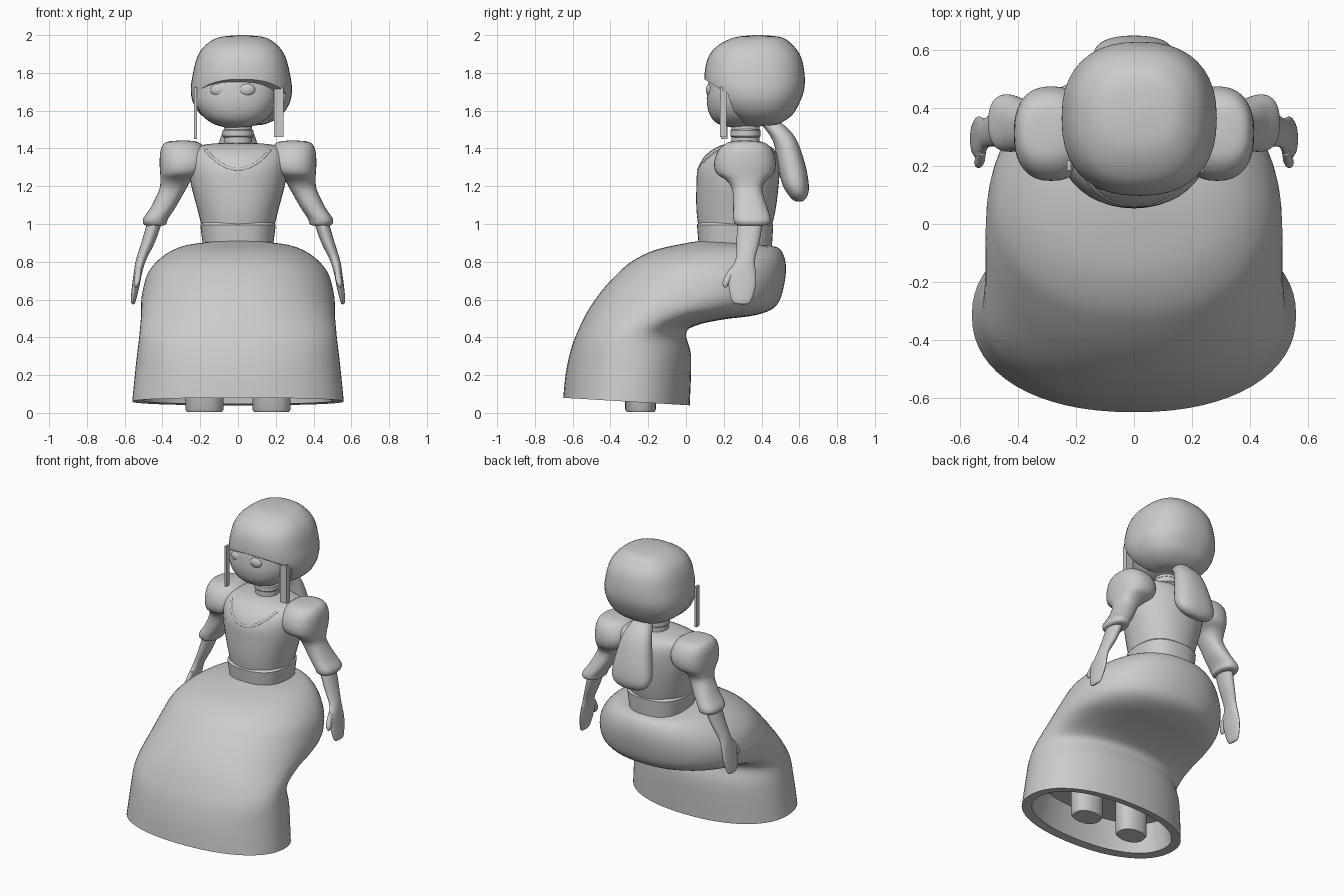
import bpy, bmesh, math
from mathutils import Vector
from mathutils.bvhtree import BVHTree

if "Cube" in bpy.data.objects:
    bpy.data.objects.remove(bpy.data.objects["Cube"])


def finish(obj, angle=40):
    bpy.ops.object.select_all(action='DESELECT')
    obj.select_set(True)
    bpy.context.view_layer.objects.active = obj
    bpy.ops.object.shade_smooth_by_angle(angle=math.radians(angle))
    return obj


def make(name, bm):
    me = bpy.data.meshes.new(name)
    bm.to_mesh(me)
    bm.free()
    obj = bpy.data.objects.new(name, me)
    bpy.context.collection.objects.link(obj)
    return obj


def spline(rows, sub):
    """Catmull-Rom interpolation through cross-section rows."""
    out = []
    for i in range(len(rows) - 1):
        p = [rows[max(0, min(len(rows) - 1, i + k))] for k in (-1, 0, 1, 2)]
        for s in range(sub):
            t = s / sub
            out.append([0.5 * (2 * b + (c - a) * t + (2 * a - 5 * b + 4 * c - d) * t * t
                               + (3 * b - a - 3 * c + d) * t ** 3) for a, b, c, d in zip(*p)])
    return out + [list(rows[-1])]


def loft(name, rows, n=2.0, sub=4, seg=40, side=1, caps=(True, True), flip=False):
    """Row: x centre, half width, front point (y, z), back point (y, z)."""
    bm = bmesh.new()
    rings = []
    for cx, w, y0, z0, y1, z1 in spline(rows, sub):
        ring = []
        for k in range(seg):
            a = 2 * math.pi * k / seg
            c, s = math.cos(a), math.sin(a)
            c = math.copysign(abs(c) ** (2 / n), c)
            s = math.copysign(abs(s) ** (2 / n), s)
            t = (1 + s) / 2
            ring.append(bm.verts.new((side * (cx + w * c), y0 + (y1 - y0) * t, z0 + (z1 - z0) * t)))
        rings.append(ring)
    for a, b in zip(rings, rings[1:]):
        for k in range(seg):
            bm.faces.new((a[k], a[(k + 1) % seg], b[(k + 1) % seg], b[k]))
    for use, ring in zip(caps, (rings[0], rings[-1])):
        if use:
            bm.faces.new(ring)
    bmesh.ops.recalc_face_normals(bm, faces=bm.faces)
    if flip:
        bmesh.ops.reverse_faces(bm, faces=bm.faces)
    return finish(make(name, bm))


def flat(rows):
    """Horizontal rows: x centre, half width, front y, back y, z."""
    return [(x, w, y0, z, y1, z) for x, w, y0, y1, z in rows]


def box(name, lo, hi):
    bm = bmesh.new()
    bmesh.ops.create_cube(bm, size=1)
    for v in bm.verts:
        v.co = [(l + h) / 2 + c * (h - l) for l, h, c in zip(lo, hi, v.co)]
    return make(name, bm)


def ellipsoid(name, centre, radii):
    bm = bmesh.new()
    bmesh.ops.create_uvsphere(bm, u_segments=24, v_segments=12, radius=1)
    for v in bm.verts:
        v.co = [c + r * p for c, r, p in zip(centre, radii, v.co)]
    return finish(make(name, bm), 80)


# Seated skirt, bending forward then down, with a hollow lining
loft("skirt", [
    (0, .19, .07, .91, .45, .885), (0, .30, -.03, .893, .50, .865),
    (0, .40, -.17, .86, .528, .79), (0, .475, -.29, .80, .52, .68),
    (0, .505, -.38, .72, .48, .57), (0, .513, -.455, .635, .38, .52),
    (0, .513, -.52, .54, .20, .495), (0, .518, -.565, .45, .06, .465),
    (0, .525, -.605, .35, .0, .42), (0, .54, -.635, .22, .027, .30),
    (0, .56, -.65, .08, .02, .04)], n=2.2, seg=64, caps=(True, False))
loft("skirt_lining", [
    (0, .56, -.65, .08, .02, .04), (0, .50, -.59, .082, -.03, .047),
    (0, .48, -.57, .16, -.04, .14), (0, .46, -.54, .26, -.05, .24)],
    n=2.2, seg=64, sub=1, caps=(False, True), flip=True)

# Feet
for side, label in ((1, "right"), (-1, "left")):
    loft(label + "_foot", flat([(.178, .092, -.312, -.168, .004), (.178, .101, -.322, -.16, .018),
                                (.178, .101, -.322, -.16, .27)]), sub=1, side=side, n=2.3)

# Waistband, bodice, neck and choker
loft("waistband", flat([(0, .185, .068, .455, .88), (0, .2, .058, .462, .995),
                        (0, .19, .07, .45, 1.008)]), sub=1, n=2.5)
torso = loft("bodice", flat([
    (0, .193, .065, .455, .99), (0, .215, .055, .475, 1.08), (0, .247, .055, .49, 1.2),
    (0, .26, .062, .495, 1.29), (0, .265, .1, .485, 1.36), (0, .24, .16, .455, 1.405),
    (0, .14, .22, .40, 1.425), (0, .03, .29, .33, 1.43)]), n=2.15)
loft("neck", flat([(0, .075, .24, .39, 1.38), (0, .075, .24, .39, 1.56)]), sub=1)
loft("choker", flat([(0, .072, .245, .385, 1.455), (0, .082, .235, .395, 1.465),
                     (0, .082, .235, .395, 1.495), (0, .072, .245, .385, 1.505)]), sub=1)

# Raised neckline following the bodice surface
me = torso.data
tree = BVHTree.FromPolygons([v.co for v in me.vertices], [list(p.vertices) for p in me.polygons])
curve = bpy.data.curves.new("neckline", 'CURVE')
curve.dimensions = '3D'
curve.bevel_depth = .01
pts = []
for i in range(21):
    x = -.17 + .017 * i
    hit = tree.ray_cast(Vector((x, -1, 1.29 + .1 * (x / .17) ** 2)), Vector((0, 1, 0)))[0]
    if hit:
        pts.append(hit + Vector((0, .007, -.002)))
sp = curve.splines.new('POLY')
sp.points.add(len(pts) - 1)
for p, co in zip(sp.points, pts):
    p.co = (*co, 1)
bpy.context.collection.objects.link(bpy.data.objects.new("neckline", curve))

# Arms: puff sleeve, flared cuff, forearm with hand, thumb
for side, label in ((1, "right"), (-1, "left")):
    loft(label + "_sleeve", flat([
        (.29, .02, .29, .33, 1.442), (.295, .085, .225, .41, 1.433), (.29, .118, .175, .455, 1.395),
        (.285, .13, .15, .475, 1.33), (.295, .117, .16, .465, 1.27), (.328, .083, .215, .425, 1.23),
        (.348, .07, .245, .405, 1.18), (.395, .066, .25, .43, 1.09), (.435, .066, .25, .447, 1.03),
        (.44, .06, .26, .44, 1.0), (.44, .045, .275, .41, .992)]), n=2.4, side=side)
    loft(label + "_forearm_hand", flat([
        (.435, .04, .27, .41, 1.03), (.473, .036, .268, .39, .91), (.513, .027, .262, .365, .81),
        (.53, .022, .225, .37, .74), (.54, .02, .225, .37, .68), (.55, .016, .235, .355, .62),
        (.555, .011, .25, .34, .585), (.556, .003, .28, .32, .575)]), side=side, seg=24)
    loft(label + "_thumb", [
        (.525, .014, .235, .77, .28, .77), (.53, .016, .205, .72, .25, .73),
        (.537, .015, .193, .685, .23, .69), (.54, .004, .20, .665, .215, .665)], side=side, seg=16)

# Face and eyes
loft("face", flat([
    (-.01, .06, .24, .38, 1.512), (-.01, .12, .17, .42, 1.53), (-.01, .175, .13, .45, 1.57),
    (-.01, .21, .112, .46, 1.63), (-.008, .22, .112, .46, 1.70), (-.005, .21, .13, .46, 1.78),
    (-.005, .15, .2, .4, 1.85)]), n=2.3)
for x, label in ((-.1, "left"), (.045, "right")):
    ellipsoid(label + "_eye", (x, .143 if x < 0 else .131, 1.71), (.047, .026, .036))

# Hair cap with the face opening cut away
hair = loft("hair", flat([
    (.02, .015, .36, .40, 2.0), (.02, .125, .255, .51, 1.987), (.018, .195, .165, .57, 1.942),
    (.018, .235, .117, .61, 1.88), (.018, .258, .098, .628, 1.79), (.018, .268, .105, .625, 1.71),
    (.018, .255, .14, .60, 1.64), (.018, .21, .2, .56, 1.575), (.018, .13, .28, .49, 1.53),
    (.018, .03, .36, .42, 1.52)]), n=2.4, sub=5)
bm = bmesh.new()
prof = [(-.2, 1.83), (.1, 1.765), (.22, 1.69), (.25, 1.6), (.34, 1.5), (.34, 1.3), (-.2, 1.3)]
face = bm.faces.new([bm.verts.new((-.6, y, z)) for y, z in prof])
ext = bmesh.ops.extrude_face_region(bm, geom=[face])
bmesh.ops.translate(bm, vec=(1.2, 0, 0), verts=[g for g in ext['geom'] if isinstance(g, bmesh.types.BMVert)])
bmesh.ops.recalc_face_normals(bm, faces=bm.faces)
cutter = make("hair_cutter", bm)
cutter.hide_render = True
mod = hair.modifiers.new("face_opening", 'BOOLEAN')
mod.operation, mod.object, mod.solver = 'DIFFERENCE', cutter, 'EXACT'
bpy.context.view_layer.objects.active = hair
bpy.ops.object.modifier_apply(modifier=mod.name)
bpy.data.objects.remove(cutter)
finish(hair)

# Side locks and ponytail
box("left_lock", (-.232, .185, 1.45), (-.218, .22, 1.725))
box("right_lock", (.19, .18, 1.46), (.24, .215, 1.725))
loft("ponytail", [
    (0, .05, .39, 1.54, .49, 1.55), (0, .095, .46, 1.44, .577, 1.46), (0, .125, .485, 1.31, .63, 1.32),
    (0, .14, .51, 1.21, .65, 1.21), (0, .12, .545, 1.15, .645, 1.155),
    (0, .07, .57, 1.125, .625, 1.125), (0, .01, .59, 1.118, .605, 1.118)], n=2.3)
